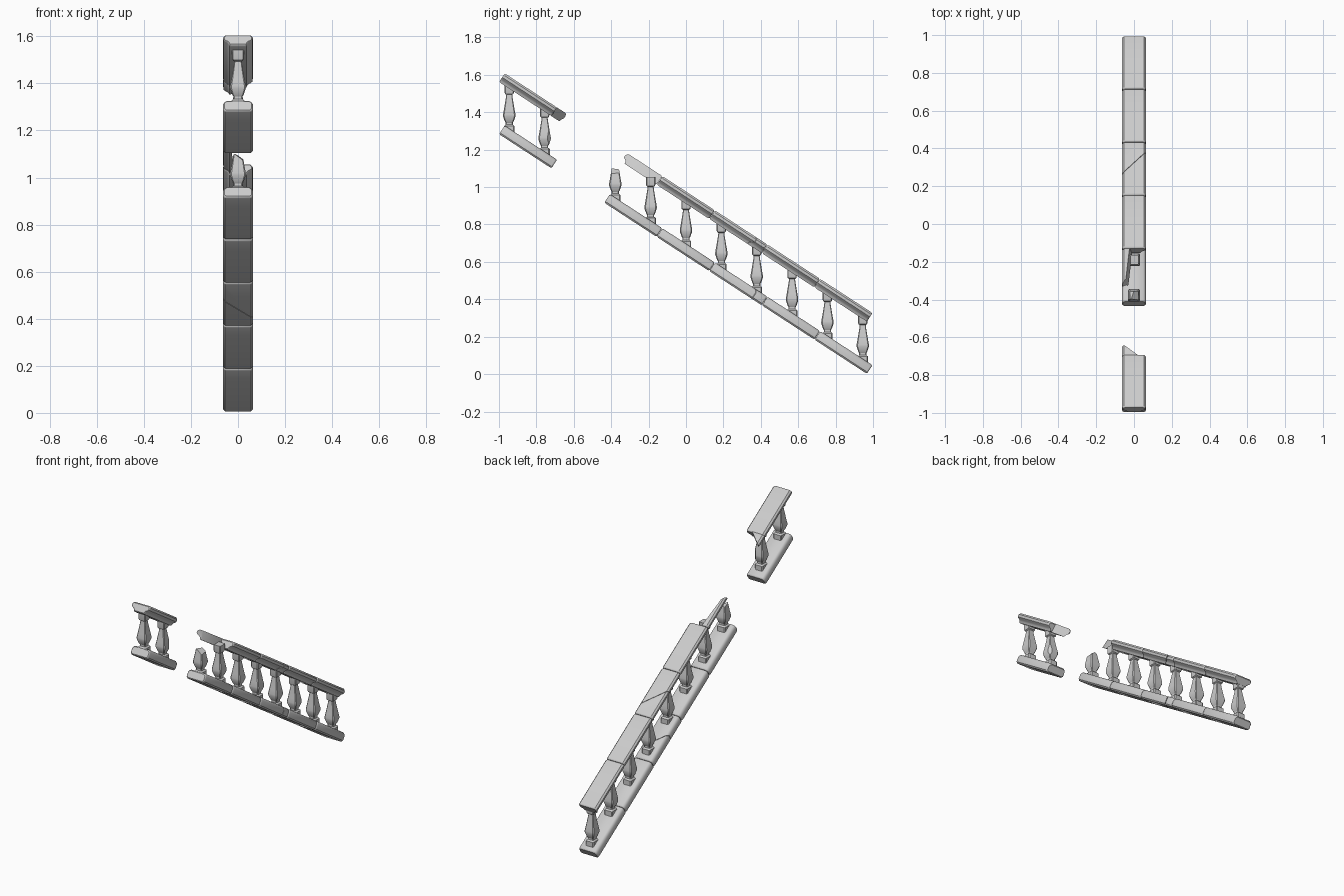
import bpy, bmesh, math
from mathutils import Vector

if "Cube" in bpy.data.objects:
    bpy.data.objects.remove(bpy.data.objects["Cube"])

SLOPE = math.atan2(1.28, 1.965)      # stair angle
TANS = math.tan(SLOPE)
SEG = 0.3355                         # length of one rail stone
FOOT_Z, TOP_Z = 1.283, 1.562         # underside of each rail at y = -1


def cut(bm, co, no):
    """Slice away everything on the +normal side and cap the break."""
    r = bmesh.ops.bisect_plane(bm, geom=bm.verts[:] + bm.edges[:] + bm.faces[:], dist=1e-5,
                               plane_co=co, plane_no=Vector(no).normalized(), clear_outer=True)
    edges = [e for e in r["geom_cut"] if isinstance(e, bmesh.types.BMEdge) and e.is_valid]
    bmesh.ops.edgeloop_fill(bm, edges=[e for e in edges if e.is_boundary])


def finish(bm, name, loc, rot=0.0, angle=35):
    bmesh.ops.recalc_face_normals(bm, faces=bm.faces[:])
    me = bpy.data.meshes.new(name)
    bm.to_mesh(me)
    bm.free()
    ob = bpy.data.objects.new(name, me)
    bpy.context.collection.objects.link(ob)
    ob.location = loc
    ob.rotation_euler.x = rot
    bpy.ops.object.select_all(action='DESELECT')
    ob.select_set(True)
    bpy.context.view_layer.objects.active = ob
    bpy.ops.object.shade_smooth_by_angle(angle=math.radians(angle))
    return ob


def loft(rings):
    """Bridge a list of point rings into a closed solid."""
    bm = bmesh.new()
    vs = [[bm.verts.new(p) for p in ring] for ring in rings]
    n = len(vs[0])
    for a, b in zip(vs, vs[1:]):
        for i in range(n):
            bm.faces.new((a[i], a[(i + 1) % n], b[(i + 1) % n], b[i]))
    bm.faces.new(vs[0][::-1])
    bm.faces.new(vs[-1])
    return bm


# Half cross-sections (x, height): moulded handrail and chamfered foot rail
HAND = [(0.036, 0), (0.040, 0.010), (0.046, 0.018), (0.056, 0.024),
        (0.062, 0.030), (0.063, 0.045), (0.054, 0.055)]
FOOT = [(0.055, 0), (0.063, 0.009), (0.063, 0.040), (0.057, 0.050), (0.049, 0.055)]


def rail(name, half, z, s0, s1, cuts=()):
    """One rail stone, with its ends eased to leave a visible joint."""
    prof = half + [(-x, h) for x, h in reversed(half)]
    e, g = 0.009, 0.0008
    mid = 0.0275

    def ring(s, k):
        return [(x * (1 - 0.08 * k), s, mid + (h - mid) * (1 - 0.22 * k)) for x, h in prof]
    bm = loft([ring(s0 + g, 1), ring(s0 + g + e * 0.4, 0.35), ring(s0 + g + e, 0),
               ring(s1 - g - e, 0), ring(s1 - g - e * 0.4, 0.35), ring(s1 - g, 1)])
    for co, no in cuts:
        cut(bm, co, no)
    return finish(bm, name, (0, -1, z), -SLOPE)


# Whole stones; stone 1 is missing, the handrail of stone 2 is broken, stone 4 is cracked
for i in range(7):
    for name, half, z in (("foot_rail", FOOT, FOOT_Z), ("handrail", HAND, TOP_Z)):
        if i == 1 or (i == 2 and name == "handrail"):
            continue
        s0, s1 = i * SEG, (i + 1) * SEG
        if i == 4:
            n = Vector((-0.12, 0.11, 0)).normalized()
            c = Vector((0, 1.545, 0))
            rail(name + "_cracked_upper", half, z, s0, s1, [(c - n * 0.0012, n)])
            rail(name + "_cracked_lower", half, z, s0, s1, [(c + n * 0.0012, -n)])
        else:
            rail(f"{name}_{i}", half, z, s0, s1)

# Broken handrail remnants on either side of the gap
rail("handrail_shard_lower", HAND, TOP_Z, 0.775, 3 * SEG,
     [((-0.030, 0.88, 0.03), (1, -0.10, 0.25)), ((-0.045, 0.80, 0.03), (0.8, -0.6, 0.2))])
rail("handrail_shard_upper", HAND, TOP_Z, SEG - 0.01, 0.398,
     [((-0.045, 0.390, 0.03), (0.65, 0.75, 0.1)), ((-0.03, 0.40, 0.01), (0.1, 0.9, -0.5))])

# Square baluster outline: (half width, height above the foot rail)
BAL = [(0.028, -0.03), (0.028, 0.014), (0.019, 0.022), (0.019, 0.032), (0.024, 0.040),
       (0.033, 0.066), (0.033, 0.078), (0.028, 0.105), (0.018, 0.165), (0.016, 0.182),
       (0.023, 0.187), (0.025, 0.194), (0.025, 0.234)]


def baluster(name, y, cuts=()):
    rings = []
    for w, h in BAL:
        c = w * 0.82                 # worn corners
        rings.append([(w, -c, h), (w, c, h), (c, w, h), (-c, w, h),
                      (-w, c, h), (-w, -c, h), (-c, -w, h), (c, -w, h)])
    bm = loft(rings)
    for co, no in cuts:
        cut(bm, co, no)
    finish(bm, name, (0, y, 1.328 - TANS * (y + 0.97)), angle=25)


for k in range(11):
    y = -0.945 + 0.189 * k
    if k == 2:                       # lost in the gap
        continue
    cuts = ()
    if k == 3:                       # snapped top
        cuts = [((-0.008, 0, 0.155), (0.75, -0.1, 1)), ((-0.008, 0, 0.155), (-0.5, 0.3, 1))]
    if k == 1:                       # chipped belly corner
        cuts = [((0.024, 0.024, 0.07), (1, 1, 0))]
    baluster(f"baluster_{k}", y, cuts)
